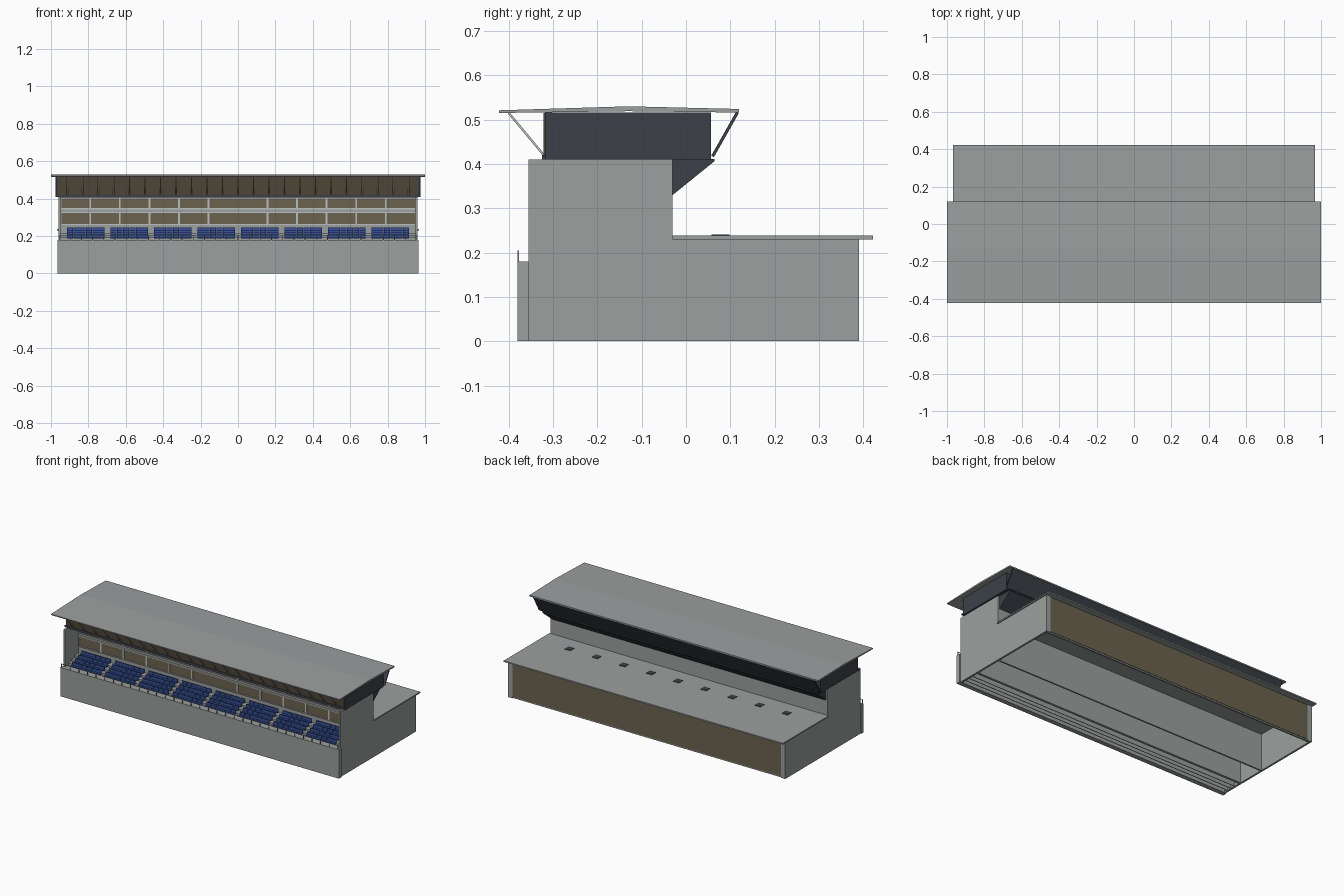
import bpy
import bmesh
from mathutils import Vector

cube = bpy.data.objects.get("Cube")
if cube:
    bpy.data.objects.remove(cube, do_unlink=True)


def material(name, rgb):
    m = bpy.data.materials.new(name)
    m.use_nodes = True
    m.diffuse_color = (*rgb, 1)
    m.node_tree.nodes["Principled BSDF"].inputs["Base Color"].default_value = (*rgb, 1)
    return m


concrete = material("concrete grey", (0.33, 0.35, 0.345))
light = material("light frame grey", (0.5, 0.52, 0.52))
dark = material("dark cladding", (0.045, 0.053, 0.066))
brown = material("brown panel", (0.15, 0.125, 0.08))
deep_brown = material("dark brown glass", (0.075, 0.06, 0.038))
blue = material("seat blue", (0.04, 0.085, 0.32))


def finish(bm, name, mat):
    bmesh.ops.recalc_face_normals(bm, faces=bm.faces)
    mesh = bpy.data.meshes.new(name)
    bm.to_mesh(mesh)
    bm.free()
    mesh.materials.append(mat)
    ob = bpy.data.objects.new(name, mesh)
    bpy.context.collection.objects.link(ob)
    return ob


def add_prism(bm, x0, x1, profile):
    """Extrude a (y, z) outline along x."""
    ends = [[bm.verts.new((x, y, z)) for y, z in profile] for x in (x0, x1)]
    bm.faces.new(ends[0])
    bm.faces.new(ends[1][::-1])
    n = len(profile)
    for i in range(n):
        j = (i + 1) % n
        bm.faces.new((ends[0][i], ends[0][j], ends[1][j], ends[1][i]))


def rect(y0, y1, z0, z1):
    return [(y0, z0), (y1, z0), (y1, z1), (y0, z1)]


def prisms(name, mat, parts):
    bm = bmesh.new()
    for x0, x1, profile in parts:
        add_prism(bm, x0, x1, profile)
    return finish(bm, name, mat)


def slanted(p, q, t):
    """Outline of a thin strip from p to q in the y-z plane."""
    p, q = Vector(p), Vector(q)
    d = (q - p).normalized() * t / 2
    n = Vector((-d.y, d.x))
    return [tuple(v) for v in (p + n, q + n, q - n, p - n)]


W = 0.96          # half width of the building
FRONT, MID, BACK = -0.355, -0.03, 0.39
DECK = 0.41

# Main hall: open underneath, with end walls, back wall and window wall
prisms("hall_end_walls", concrete,
       [(s * W, s * (W - 0.012), rect(FRONT, MID, 0, DECK)) for s in (-1, 1)])
prisms("hall_back_wall", concrete, [(-W, W, rect(MID - 0.01, MID, 0, DECK))])
prisms("window_wall", concrete, [(-0.95, 0.95, rect(-0.225, -0.21, 0, DECK))])
prisms("deck_floor", concrete, [(-W, W, rect(-0.32, MID, DECK - 0.006, DECK))])

# Two rows of windows with light mullions and rails
rows = [(0.262, 0.326), (0.346, 0.405)]
prisms("hall_windows", brown,
       [(-0.945, 0.945, rect(-0.228, -0.224, a, b)) for a, b in rows])
pitch = 0.158
prisms("window_mullions", light,
       [(k * pitch - 0.005, k * pitch + 0.005, rect(-0.231, -0.224, a, b))
        for a, b in rows for k in range(-5, 6) if k])
prisms("window_rails", light,
       [(-0.945, 0.945, rect(-0.232, -0.224, z - 0.003, z + 0.003))
        for row in rows for z in row])

# Stepped terrace, each step open underneath
STEP, RISE, ROWS = 0.03, 0.012, 4
steps = []
for i in range(ROWS):
    y, z = FRONT + i * STEP, 0.18 + i * RISE
    steps += [(-0.95, 0.95, rect(y, y + 0.004, 0, z)),
              (-0.95, 0.95, rect(y, y + STEP + 0.012, z - 0.005, z))]
prisms("terrace_steps", concrete, steps)

# Eight blocks of seat rows
seats, backs = [], []
for b in range(8):
    cx = (b - 3.5) * 0.2325
    for i in range(ROWS):
        y, z = FRONT + i * STEP, 0.18 + i * RISE
        for k in range(6):
            x = cx - 0.102 + k * 0.034
            seats.append((x + 0.001, x + 0.033, rect(y + 0.007, y + 0.022, z + 0.008, z + 0.012)))
            backs.append((x + 0.001, x + 0.033, rect(y + 0.021, y + 0.025, z + 0.006, z + 0.029)))
prisms("seat_pans", blue, seats)
prisms("seat_backs", blue, backs)

# Front parapet and handrail
prisms("front_parapet", concrete, [(-0.965, 0.965, rect(-0.38, FRONT, 0, 0.18))])
rail = [(-W, W, rect(-0.38, -0.377, 0.202, 0.205))]
rail += [(x - 0.002, x + 0.002, rect(-0.38, -0.377, 0.18, 0.203))
         for x in [(k - 16) * 0.0598 for k in range(33)]]
prisms("front_handrail", concrete, rail)

# Rear building: open underneath, flat slab roof and a recessed back panel
prisms("rear_end_walls", concrete,
       [(s * W, s * (W - 0.012), rect(MID, BACK, 0, 0.23)) for s in (-1, 1)])
prisms("rear_wall", concrete, [(-W, W, rect(0.374, 0.384, 0, 0.23))])
prisms("rear_wall_piers", concrete,
       [(s * W, s * 0.93, rect(0.38, BACK, 0, 0.23)) for s in (-1, 1)])
prisms("rear_wall_panel", brown, [(-0.93, 0.93, rect(0.383, 0.387, 0.008, 0.228))])
prisms("rear_roof_slab", concrete, [(-0.967, 0.967, rect(MID, 0.422, 0.23, 0.238))])
prisms("roof_hatches", dark,
       [(k * 0.188 - 0.02, k * 0.188 + 0.02, rect(0.058, 0.098, 0.237, 0.241))
        for k in range(-4, 5)])

# Upper deck box with front glazing
prisms("upper_deck", dark, [(-0.97, 0.97, rect(-0.318, 0.056, DECK, 0.516))])
prisms("upper_glazing", deep_brown, [(-0.96, 0.96, rect(-0.322, -0.317, 0.418, 0.515))])

# Slanted front struts, rear sloping fascia and wedge below it
prisms("front_struts", light,
       [(k * 0.083 - 0.003, k * 0.083 + 0.003, slanted((-0.4, 0.515), (-0.321, 0.42), 0.005))
        for k in range(-11, 12)])
prisms("front_sill", dark, [(-0.975, 0.975, rect(-0.325, -0.316, DECK, 0.42))])
prisms("rear_fascia", dark, [(-0.975, 0.975, slanted((0.116, 0.516), (0.06, 0.417), 0.007))])
prisms("rear_wedge", dark,
       [(-0.95, 0.95, [(MID, 0.33), (0.064, 0.406), (0.064, 0.411), (MID, 0.411)])])

# Low ridged roof
prisms("main_roof", concrete,
       [(-1, 1, [(-0.422, 0.515), (-0.13, 0.519), (0.12, 0.516),
                 (0.12, 0.524), (-0.13, 0.53), (-0.422, 0.521)])])
